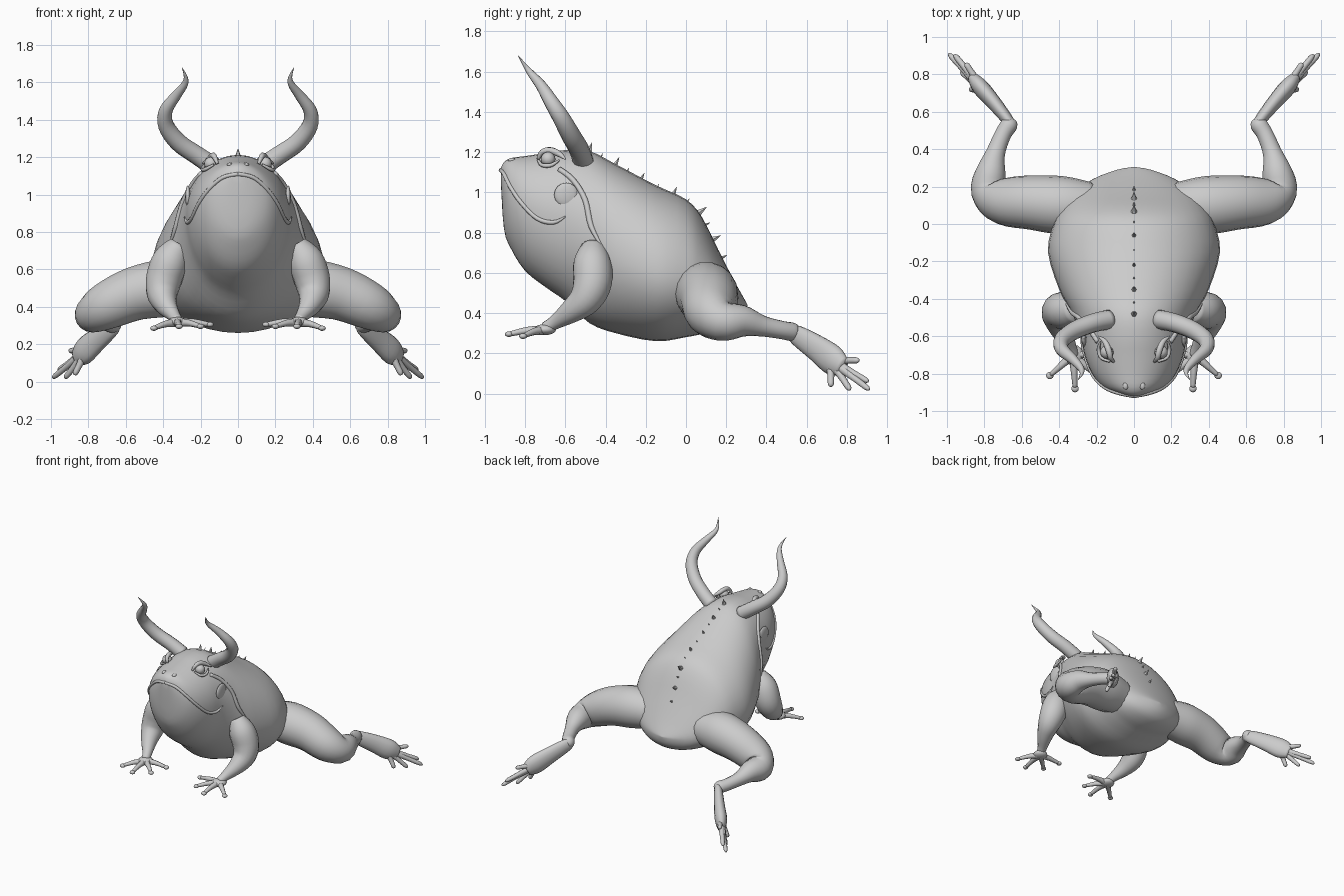
import bpy, bmesh, math
from mathutils import Vector
from mathutils.bvhtree import BVHTree

if "Cube" in bpy.data.objects:
    bpy.data.objects.remove(bpy.data.objects["Cube"])


def spline(rows, n):
    """Smooth resampling of rows of numbers (Catmull-Rom)."""
    out, last = [], len(rows) - 1
    for i in range(last):
        a, b, c, d = (rows[max(i - 1, 0)], rows[i], rows[i + 1], rows[min(i + 2, last)])
        for k in range(n):
            t = k / n
            out.append([0.5 * (2*q + (r - p)*t + (2*p - 5*q + 4*r - s)*t*t + (3*q - p - 3*r + s)*t**3)
                        for p, q, r, s in zip(a, b, c, d)])
    out.append(list(rows[-1]))
    return out


def skin(bm, rings):
    """Bridge rings of points and cap both ends."""
    vr = [[bm.verts.new(p) for p in ring] for ring in rings]
    n = len(vr[0])
    for a, b in zip(vr, vr[1:]):
        for i in range(n):
            bm.faces.new((a[i], a[(i + 1) % n], b[(i + 1) % n], b[i]))
    bm.faces.new(vr[0][::-1])
    bm.faces.new(vr[-1])


def tube(bm, rows, sides=14, steps=4, flat=1.0):
    """Tapered limb through rows of (x, y, z, radius); flat scales the sideways axis."""
    rows = spline(rows, steps)
    pts = [Vector(r[:3]) for r in rows]
    rings, side = [], None
    for i, p in enumerate(pts):
        d = (pts[min(i + 1, len(pts) - 1)] - pts[max(i - 1, 0)]).normalized()
        side = d.cross(Vector((0, 0, 1))) if side is None else side - d * side.dot(d)
        side.normalize()
        up = side.cross(d)
        r = max(rows[i][3], 0.001)
        rings.append([p + side * (r * flat * math.cos(a)) + up * (r * math.sin(a))
                      for a in (2 * math.pi * k / sides for k in range(sides))])
    skin(bm, rings)


def ball(bm, loc, r, scale=(1, 1, 1)):
    res = bmesh.ops.create_uvsphere(bm, u_segments=14, v_segments=8, radius=r)
    for v in res["verts"]:
        v.co = Vector(loc) + Vector(a * b for a, b in zip(v.co, scale))


def finish(bm, name, mirror=True, smooth=True):
    bmesh.ops.recalc_face_normals(bm, faces=bm.faces)
    me = bpy.data.meshes.new(name)
    bm.to_mesh(me)
    bm.free()
    ob = bpy.data.objects.new(name, me)
    bpy.context.collection.objects.link(ob)
    for p in me.polygons:
        p.use_smooth = smooth
    if mirror:
        ob.modifiers.new("Mirror", "MIRROR")
    return ob


# Body and head: sections of (y, top, bottom, widest height, half width)
sections = [(-.92, 1.12, 1.05, 1.09, .03), (-.905, 1.15, .82, 1.0, .10), (-.87, 1.17, .72, .96, .17),
            (-.8, 1.18, .61, .93, .225), (-.7, 1.195, .53, .90, .265), (-.6, 1.21, .46, .87, .285),
            (-.48, 1.205, .35, .78, .33), (-.35, 1.14, .30, .68, .40), (-.15, 1.035, .26, .60, .46),
            (0, .965, .28, .58, .43), (.08, .875, .295, .55, .39), (.16, .715, .305, .5, .33),
            (.24, .56, .33, .45, .22), (.29, .47, .38, .44, .09), (.305, .442, .438, .44, .003)]
rows = spline(sections, 3)
rings = []
for y, top, bot, wide, hw in rows:
    ring = []
    for k in range(36):
        a = 2 * math.pi * k / 36
        s = math.sin(a)
        ring.append(Vector((hw * math.cos(a), y, wide + s * (top - wide if s > 0 else wide - bot))))
    rings.append(ring)
bm = bmesh.new()
skin(bm, rings)
bm.normal_update()
tree = BVHTree.FromBMesh(bm)
finish(bm, "body", mirror=False)


def on_body(points, r):
    """Rows snapped to the body surface, tapering at the far end."""
    snapped = [tree.find_nearest(Vector(p))[0] for p in points]
    return [(*p, r if i < len(snapped) - 1 else r * .3) for i, p in enumerate(snapped)]


# Lip line and neck fold
bm = bmesh.new()
tube(bm, on_body([(0, -.93, 1.11), (.08, -.9, 1.09), (.15, -.87, 1.03), (.21, -.82, .95),
                  (.25, -.74, .87), (.28, -.66, .85), (.29, -.6, .88)], .011), 8)
finish(bm, "lip")
bm = bmesh.new()
tube(bm, on_body([(.2, -.63, 1.12), (.24, -.56, 1.06), (.29, -.5, .96), (.33, -.47, .83),
                  (.38, -.42, .72)], .014), 8)
finish(bm, "neck_fold")
bm = bmesh.new()
ear = tree.find_nearest(Vector((.3, -.6, 1.0)))[0]
ball(bm, ear, .06, (.25, 1, 1))
finish(bm, "eardrum")

# Eyes with lids, and nostrils
bm = bmesh.new()
ball(bm, (.145, -.685, 1.165), .036)
finish(bm, "eye")
bm = bmesh.new()
tube(bm, [(.11, -.735, 1.165, .008), (.125, -.715, 1.2, .014), (.135, -.675, 1.208, .017),
          (.155, -.63, 1.19, .015), (.19, -.6, 1.165, .004)], 8)
tube(bm, [(.13, -.735, 1.16, .006), (.175, -.715, 1.135, .01), (.19, -.67, 1.135, .01),
          (.18, -.63, 1.16, .005)], 8)
finish(bm, "eyelid")
bm = bmesh.new()
ball(bm, (.045, -.865, 1.16), .015, (1, 1.4, .7))
finish(bm, "nostril")

# Horns
bm = bmesh.new()
tube(bm, [(.13, -.51, 1.15, .052), (.22, -.53, 1.21, .05), (.32, -.57, 1.28, .048),
          (.385, -.62, 1.37, .043), (.385, -.67, 1.45, .036), (.33, -.72, 1.53, .027),
          (.285, -.77, 1.59, .018), (.28, -.8, 1.63, .01), (.3, -.835, 1.68, .001)])
finish(bm, "horn")

# Hind legs
bm = bmesh.new()
tube(bm, [(.22, .09, .5, .13), (.38, .1, .5, .155), (.55, .115, .47, .145), (.7, .125, .405, .128),
          (.775, .185, .36, .1), (.765, .28, .36, .08), (.74, .38, .335, .052),
          (.7, .48, .315, .045), (.665, .535, .305, .045), (.66, .56, .3, .02)], 18)
finish(bm, "hind_leg")

# Hind feet with long toes
bm = bmesh.new()
tube(bm, [(.645, .515, .31, .03), (.67, .55, .29, .05), (.75, .65, .225, .066),
          (.82, .73, .165, .075), (.86, .78, .13, .05)], 14, flat=.6)
for tip in [(.99, .91, .02), (.925, .815, .018), (.875, .72, .035), (.9, .86, .165), (.96, .905, .06)]:
    root = Vector((.81, .72, .165)).lerp(Vector(tip), .12)
    mid = root.lerp(Vector(tip), .55)
    tube(bm, [(*root, .026), (*mid, .017), (*root.lerp(Vector(tip), .9), .015), (*tip, .006)], 8, 3)
finish(bm, "hind_foot")

# Front legs
bm = bmesh.new()
tube(bm, [(.31, -.46, .73, .06), (.36, -.465, .65, .095), (.395, -.465, .55, .097),
          (.405, -.5, .47, .083), (.385, -.57, .41, .06), (.345, -.65, .355, .036),
          (.325, -.7, .325, .03)], 16)
finish(bm, "front_leg")

# Front feet with round finger tips
bm = bmesh.new()
ball(bm, (.325, -.7, .318), .05, (1.1, 1.1, .55))
for tip in [(.45, -.81, .285), (.315, -.88, .295), (.2, -.81, .295), (.15, -.69, .305), (.39, -.86, .28)][:4]:
    root, end = Vector((.325, -.7, .315)), Vector(tip)
    tube(bm, [(*root, .025), (*(root.lerp(end, .5) + Vector((0, 0, .008))), .018), (*end, .012)], 8, 3)
    ball(bm, tip, .02, (1, 1, .7))
finish(bm, "front_foot")

# Row of spikes along the back, alternating large and small
bm = bmesh.new()
ridge = [(r[0], r[1]) for r in rows]
for y, h in [(-.48, .045), (-.42, .018), (-.35, .04), (-.29, .018), (-.22, .03), (-.14, .016),
             (-.06, .035), (.01, .016), (.065, .05), (.1, .025), (.135, .045), (.18, .03)]:
    i = min(range(1, len(ridge) - 1), key=lambda k: abs(ridge[k][0] - y))
    (y0, z0), (y1, z1) = ridge[i - 1], ridge[i + 1]
    n = Vector((0, z0 - z1, y1 - y0)).normalized()
    base = Vector((0, y, ridge[i][1] + (y - ridge[i][0]) * (z1 - z0) / (y1 - y0)))
    top = bm.verts.new(base + n * h)
    t = Vector((1, 0, 0)).cross(n)
    foot = [bm.verts.new(base - n * .015 + (Vector((1, 0, 0)) * math.cos(a) + t * math.sin(a)) * h * .45)
            for a in (math.pi / 3 * k for k in range(6))]
    for k in range(6):
        bm.faces.new((foot[k], foot[(k + 1) % 6], top))
    bm.faces.new(foot[::-1])
finish(bm, "back_spikes", mirror=False, smooth=False)
